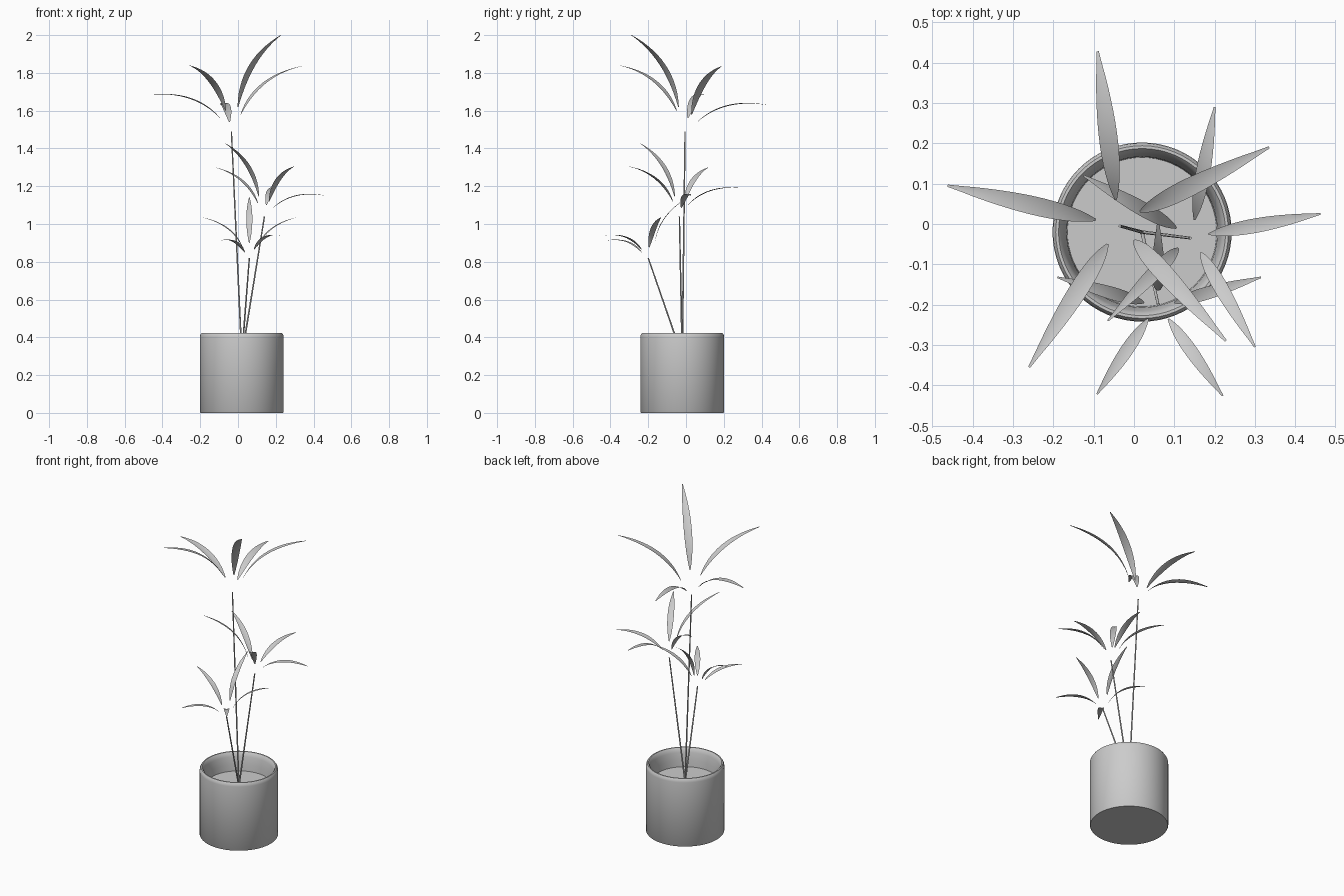
import bpy, bmesh, math
from mathutils import Vector

if "Cube" in bpy.data.objects:
    bpy.data.objects.remove(bpy.data.objects["Cube"], do_unlink=True)

grey = bpy.data.materials.new("plain grey")
grey.use_nodes = True
grey.diffuse_color = (0.6, 0.6, 0.6, 1)
grey.node_tree.nodes["Principled BSDF"].inputs["Base Color"].default_value = (0.6, 0.6, 0.6, 1)

CENTRE = Vector((0.02, -0.02, 0))


def finish(name, bm, angle=40):
    """Turn a bmesh into a smooth-shaded object."""
    mesh = bpy.data.meshes.new(name)
    bm.to_mesh(mesh)
    bm.free()
    mesh.materials.append(grey)
    obj = bpy.data.objects.new(name, mesh)
    bpy.context.collection.objects.link(obj)
    bpy.ops.object.select_all(action='DESELECT')
    obj.select_set(True)
    bpy.context.view_layer.objects.active = obj
    bpy.ops.object.shade_smooth_by_angle(angle=math.radians(angle))
    return obj


def lathe(name, profile, steps=64):
    """Spin a radius/height profile about the pot axis."""
    bm = bmesh.new()
    verts = [bm.verts.new((r, 0, z)) for r, z in profile]
    edges = [bm.edges.new(pair) for pair in zip(verts, verts[1:])]
    bmesh.ops.spin(bm, geom=verts + edges, cent=(0, 0, 0), axis=(0, 0, 1),
                   angle=math.tau, steps=steps, use_duplicate=False)
    bmesh.ops.remove_doubles(bm, verts=bm.verts, dist=0.0001)
    bmesh.ops.recalc_face_normals(bm, faces=bm.faces)
    finish(name, bm).location = CENTRE


def stem(name, top):
    """Thin straight cane from the soil to the crown."""
    start, end = CENTRE + Vector((0, 0, 0.3)), Vector(top)
    axis = end - start
    bm = bmesh.new()
    bmesh.ops.create_cone(bm, cap_ends=True, segments=10, radius1=0.0045,
                          radius2=0.0035, depth=axis.length)
    obj = finish(name, bm)
    obj.location = (start + end) / 2
    obj.rotation_mode = 'QUATERNION'
    obj.rotation_quaternion = axis.to_track_quat('Z', 'Y')


def leaf(name, base, tip, width, steps=14):
    """Arching blade, widest near the middle, with a shallow central fold."""
    a, b = Vector(base), Vector(tip)
    chord = b - a
    side = chord.cross(Vector((0, 0, 1))).normalized()
    up = side.cross(chord).normalized()
    ctrl = a + chord * 0.45 + up * chord.length * 0.23
    bm = bmesh.new()
    rows = []
    for i in range(steps + 1):
        t = i / steps
        point = a * (1 - t) ** 2 + ctrl * 2 * t * (1 - t) + b * t * t
        half = width / 2 * max(0.06, math.sin(math.pi * t ** 0.9)) ** 0.75
        fold = up * half * 0.2
        rows.append([bm.verts.new(p) for p in
                     (point - side * half + fold, point, point + side * half + fold)])
    for low, high in zip(rows, rows[1:]):
        for k in range(2):
            bm.faces.new((low[k], low[k + 1], high[k + 1], high[k]))
    bmesh.ops.recalc_face_normals(bm, faces=bm.faces)
    finish(name, bm, 60)


# Pot with a rounded lip, and the soil inside
lathe("pot", [(0, 0), (0.219, 0), (0.222, 0.004), (0.222, 0.4), (0.22, 0.413),
              (0.214, 0.422), (0.207, 0.422), (0.2, 0.413), (0.195, 0.395),
              (0.187, 0.35), (0.184, 0.29)])
lathe("soil", [(0, 0.31), (0.186, 0.31)])

# Each crown: stem top, leaf width, then base and tip of every leaf
crowns = {
    "tall": ((-0.035, -0.005, 1.49), 0.046, [
        ((-0.045, 0.06, 1.54), (-0.09, 0.428, 1.63)),
        ((-0.095, 0.01, 1.56), (-0.462, 0.095, 1.685)),
        ((0.015, 0.03, 1.58), (0.335, 0.19, 1.835)),
        ((-0.065, -0.05, 1.6), (-0.26, -0.355, 1.84)),
        ((0.0, -0.04, 1.62), (0.228, -0.29, 2.0))]),
    "middle": ((0.14, -0.035, 1.04), 0.036, [
        ((0.185, -0.025, 1.085), (0.462, 0.025, 1.15)),
        ((0.15, 0.01, 1.1), (0.2, 0.29, 1.19)),
        ((0.165, -0.07, 1.12), (0.3, -0.305, 1.305)),
        ((0.11, -0.06, 1.145), (-0.065, -0.24, 1.425)),
        ((0.105, -0.01, 1.11), (-0.125, 0.12, 1.3))]),
    "short": ((0.06, -0.2, 0.82), 0.032, [
        ((0.035, -0.235, 0.85), (-0.092, -0.422, 0.912)),
        ((0.085, -0.235, 0.865), (0.22, -0.426, 0.94)),
        ((0.1, -0.195, 0.875), (0.315, -0.132, 1.035)),
        ((0.025, -0.195, 0.875), (-0.19, -0.132, 1.035)),
        ((0.06, -0.165, 0.9), (0.06, 0.01, 1.14))]),
}
for name, (top, width, leaves) in crowns.items():
    stem(name + "_stem", top)
    for i, (base, tip) in enumerate(leaves, 1):
        leaf(f"{name}_leaf_{i}", base, tip, width)
